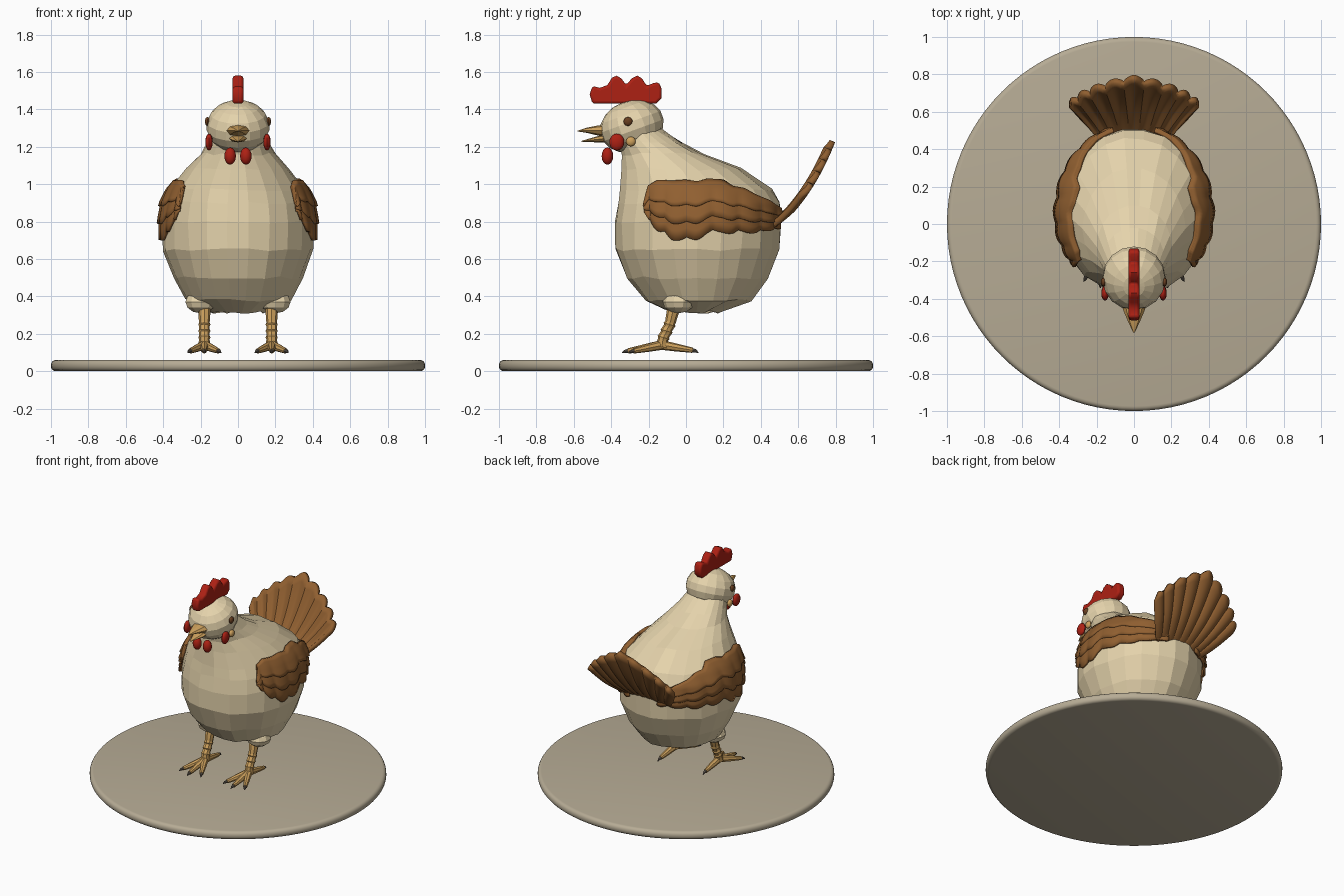
import bpy, bmesh, math, random
from mathutils import Matrix, Vector

random.seed(4)
if "Cube" in bpy.data.objects:
    bpy.data.objects.remove(bpy.data.objects["Cube"], do_unlink=True)


def material(name, r, g, b):
    m = bpy.data.materials.new(name)
    m.use_nodes = True
    m.diffuse_color = (r, g, b, 1)
    m.node_tree.nodes["Principled BSDF"].inputs["Base Color"].default_value = (r, g, b, 1)
    return m


CREAM = material("cream_feathers", .78, .65, .41)
BROWN = material("brown_feathers", .28, .115, .03)
RED = material("red_skin", .42, .015, .007)
GOLD = material("golden_horn", .62, .36, .11)
EYE = material("eye_brown", .14, .05, .015)
CLAW = material("claw_grey", .12, .1, .08)
STONE = material("base_stone", .47, .41, .30)


def finish(name, bm, mat, smooth=None):
    bmesh.ops.recalc_face_normals(bm, faces=bm.faces)
    mesh = bpy.data.meshes.new(name)
    bm.to_mesh(mesh)
    bm.free()
    ob = bpy.data.objects.new(name, mesh)
    bpy.context.collection.objects.link(ob)
    mesh.materials.append(mat)
    if smooth:
        shade(ob, smooth)
    return ob


def shade(ob, degrees):
    bpy.ops.object.select_all(action='DESELECT')
    ob.select_set(True)
    bpy.context.view_layer.objects.active = ob
    bpy.ops.object.shade_smooth_by_angle(angle=math.radians(degrees))


def ball(name, centre, radii, mat, seg=16, rings=10, tilt=0, smooth=None):
    bm = bmesh.new()
    mx = Matrix.Translation(centre) @ Matrix.Rotation(tilt, 4, 'X') @ Matrix.Diagonal((*radii, 1))
    bmesh.ops.create_uvsphere(bm, u_segments=seg, v_segments=rings, radius=1, matrix=mx)
    return finish(name, bm, mat, smooth)


def tubes(name, paths, mat, scale=(1, 1, 1), smooth=40):
    """Tapered tubes; each path point is (x, y, z, radius)."""
    cu = bpy.data.curves.new(name, 'CURVE')
    cu.dimensions = '3D'
    cu.bevel_depth = 1
    cu.bevel_resolution = 2
    cu.use_fill_caps = True
    for path in paths:
        sp = cu.splines.new('POLY')
        sp.points.add(len(path) - 1)
        for p, (x, y, z, r) in zip(sp.points, path):
            p.co = (x, y, z, 1)
            p.radius = r
    ob = bpy.data.objects.new(name, cu)
    bpy.context.collection.objects.link(ob)
    ob.scale = scale
    bpy.ops.object.select_all(action='DESELECT')
    ob.select_set(True)
    bpy.context.view_layer.objects.active = ob
    bpy.ops.object.convert(target='MESH')
    ob = bpy.context.object
    ob.data.materials.clear()
    ob.data.materials.append(mat)
    shade(ob, smooth)
    return ob


def sheet(name, fn, nu, nv, mat, thick):
    """Solid sheet from a function of u and v, both from 0 to 1."""
    bm = bmesh.new()
    g = [[bm.verts.new(fn(i / nu, j / nv)) for j in range(nv + 1)] for i in range(nu + 1)]
    for i in range(nu):
        for j in range(nv):
            bm.faces.new((g[i][j], g[i + 1][j], g[i + 1][j + 1], g[i][j + 1]))
    ob = finish(name, bm, mat, 35)
    mod = ob.modifiers.new("thickness", 'SOLIDIFY')
    mod.thickness = thick
    mod.offset = 0
    return ob


def lerp_table(table, t):
    t = min(max(t, table[0][0]), table[-1][0])
    for a, b in zip(table, table[1:]):
        if t <= b[0]:
            k = (t - a[0]) / (b[0] - a[0])
            return [p + (q - p) * k for p, q in zip(a[1:], b[1:])]


# round base
bm = bmesh.new()
bmesh.ops.create_cone(bm, cap_ends=True, segments=96, radius1=1, radius2=1, depth=.06,
                      matrix=Matrix.Translation((0, 0, .03)))
rim = [e for e in bm.edges if len({round(v.co.z, 3) for v in e.verts}) == 1]
bmesh.ops.bevel(bm, geom=rim, offset=.026, segments=4, affect='EDGES', profile=.5)
finish("round_base", bm, STONE, 35)

# body and neck: height, half width, front y, back y
BODY = [(.315, .14, -.07, .18), (.38, .28, -.22, .35), (.5, .345, -.32, .44),
        (.65, .4, -.38, .5), (.8, .405, -.38, .51), (.9, .39, -.365, .505),
        (.97, .36, -.355, .46), (1.08, .275, -.345, .30), (1.16, .2, -.345, .1),
        (1.22, .165, -.36, -.02), (1.3, .13, -.38, -.14)]
SIDES = 22
bm = bmesh.new()
rings = []
for z, w, f, b in BODY:
    ring = []
    for k in range(SIDES):
        a = math.tau * (k + .5) / SIDES
        s = 1 + random.uniform(-.012, .012)
        ring.append(bm.verts.new((w * s * math.sin(a), (f + b) / 2 - (b - f) / 2 * s * math.cos(a),
                                  z + random.uniform(-.008, .008))))
    rings.append(ring)
for lo, hi in zip(rings, rings[1:]):
    for k in range(SIDES):
        n = (k + 1) % SIDES
        bm.faces.new((lo[k], lo[n], hi[n], hi[k]))
bm.faces.new(rings[0])
bm.faces.new(rings[-1])
finish("body", bm, CREAM)

# head and face
ball("head", (0, -.29, 1.31), (.17, .175, .137), CREAM, 16, 9, math.radians(20))
tubes("upper_beak", [[(0, -.42, 1.285, .035), (0, -.47, 1.287, .027), (0, -.53, 1.288, .014),
                      (0, -.58, 1.284, .002)]], GOLD, (2, 1, 1))
tubes("lower_beak", [[(0, -.41, 1.247, .022), (0, -.47, 1.24, .017), (0, -.56, 1.229, .002)]],
      GOLD, (2.4, 1, 1))

# comb: side outline, thickened and rounded
OUTLINE = [(-.50, 1.43), (-.515, 1.48), (-.50, 1.525), (-.46, 1.515), (-.42, 1.53), (-.395, 1.57),
           (-.37, 1.58), (-.345, 1.565), (-.32, 1.53), (-.29, 1.565), (-.26, 1.58), (-.235, 1.565),
           (-.21, 1.525), (-.175, 1.54), (-.145, 1.545), (-.13, 1.51), (-.13, 1.46), (-.16, 1.43)]
bm = bmesh.new()
face = bm.faces.new([bm.verts.new((-.029, y, z)) for y, z in OUTLINE])
ext = bmesh.ops.extrude_face_region(bm, geom=[face])
bmesh.ops.translate(bm, vec=(.058, 0, 0), verts=[v for v in ext["geom"] if isinstance(v, bmesh.types.BMVert)])
comb = finish("comb", bm, RED, 50)
bev = comb.modifiers.new("round", 'BEVEL')
bev.width = .014
bev.segments = 3
bev.limit_method = 'ANGLE'
bev.angle_limit = math.radians(60)

# wing outline: y, lower z, upper z
WING = [(-.21, .85, .90), (-.19, .80, .99), (-.14, .745, 1.02), (-.07, .70, 1.015), (0, .69, 1.02),
        (.06, .70, 1.01), (.11, .73, 1.025), (.19, .74, 1.02), (.24, .73, .985), (.3, .74, .975),
        (.36, .735, .94), (.43, .75, .91), (.49, .76, .87)]


def wing_layer(sx, depth, lift):
    def point(u, v):
        y = .14 - .35 * math.cos(math.pi * u)
        lo, hi = lerp_table(WING, y)
        scallop = abs(math.sin(math.pi * u * 8))
        lo = hi - (hi - lo) * depth * (.92 + .08 * scallop)
        z = lo + (hi - lo) * v
        w, f, b = lerp_table(BODY, z)
        c = min(max((y - (f + b) / 2) / ((b - f) / 2), -.98), .98)
        s = math.sqrt(1 - c * c)
        off = lift + .01 * scallop * (1 - v)
        return (sx * (w + off) * s, (f + b) / 2 + ((b - f) / 2 + off) * c, z)
    return point


# paired parts
for side, sx in (("left", 1), ("right", -1)):
    for layer, depth, lift in (("long", 1, .006), ("middle", .72, .012), ("short", .42, .017)):
        sheet(f"{side}_wing_{layer}_feathers", wing_layer(sx, depth, lift), 64, 6, BROWN, .016)
    ball(f"{side}_eye", (sx * .163, -.31, 1.335), (.014, .024, .024), EYE, 12, 8, 0, 40)
    ball(f"{side}_cheek", (sx * .155, -.37, 1.225), (.02, .04, .045), RED, 12, 8, 0, 40)
    ball(f"{side}_ear", (sx * .155, -.295, 1.228), (.016, .026, .026), GOLD, 12, 8, 0, 40)
    ball(f"{side}_wattle", (sx * .042, -.42, 1.15), (.031, .031, .046), RED, 12, 8, 0, 40)
    ball(f"{side}_thigh", (sx * .2, -.04, .37), (.085, .085, .06), CREAM, 10, 6)

    # leg with scaly bands, toes and claws
    x = sx * .18
    leg = [(x, -.05, .38, .036), (x, -.07, .32, .033), (x, -.083, .265, .029)]
    for z in (.25, .215, .18):
        y = -.085 - (.25 - z) * .45
        leg += [(x, y, z + .01, .028), (x, y - .003, z, .033), (x, y - .006, z - .01, .028)]
    leg.append((x, -.13, .13, .034))
    paths, claws = [leg], []
    for dx, dy, z in ((-.075, -.15, .108), (0, -.18, .108), (.075, -.15, .108), (.005, .165, .112)):
        root = Vector((x, -.13, .14))
        tip = Vector((x + sx * dx, -.13 + dy, z))
        mid = root.lerp(tip, .5)
        end = tip + (tip - root).normalized() * .032
        paths.append([(*root, .026), (*mid, .021), (*tip, .014)])
        claws.append([(*tip, .011), (*end.lerp(tip, .5), .009), (end.x, end.y, .098, .002)])
    tubes(f"{side}_leg", paths, GOLD)
    tubes(f"{side}_claws", claws, CLAW)


# fan tail with feather ridges
def tail_point(u, v):
    s = 2 * u - 1
    ridge = abs(math.sin(math.pi * 4.5 * s + math.pi / 2))
    t = v * (1 - .5 * abs(s) ** 1.2 - .05 * (1 - ridge))
    bulge = .016 * ridge * min(1, v * 2)
    return (s * (.19 + .33 * t), .45 + .4 * t - .08 * t * t + bulge * .8,
            .77 + .33 * t + .14 * t * t - bulge * .6)


sheet("tail", tail_point, 72, 10, BROWN, .032)
